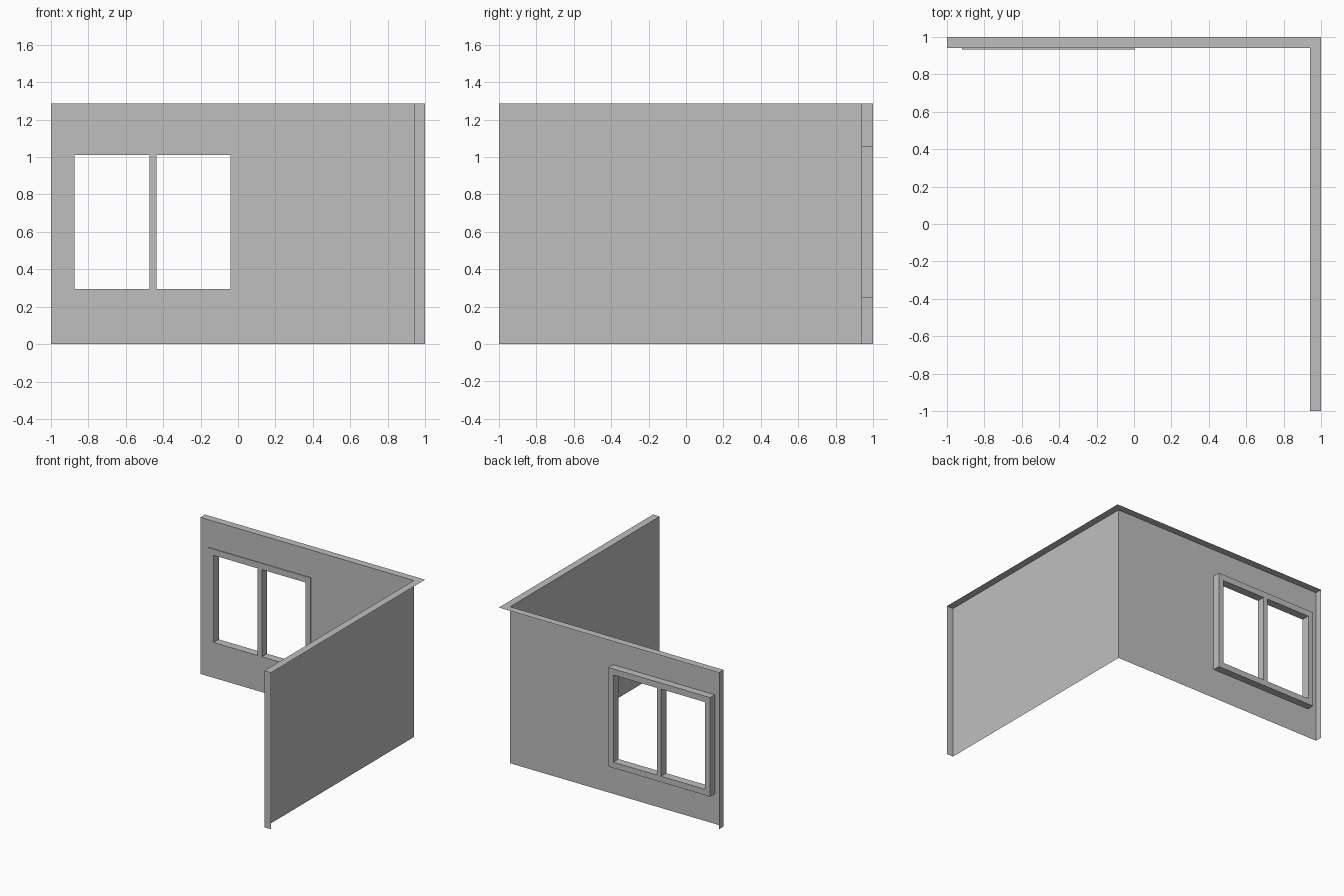
import bpy
import bmesh

cube = bpy.data.objects.get("Cube")
if cube:
    bpy.data.objects.remove(cube, do_unlink=True)

grey = bpy.data.materials.new("plaster_grey")
grey.use_nodes = True
colour = (0.52, 0.52, 0.52, 1)
grey.diffuse_color = colour
grey.node_tree.nodes["Principled BSDF"].inputs["Base Color"].default_value = colour

OUT, INNER, HEIGHT = 1.0, 0.94, 1.286
FRAME_FRONT = 0.933
FRAME_X = [-0.92, -0.874, -0.474, -0.436, -0.04, 0.005]
FRAME_Z = [0.246, 0.294, 1.01, 1.06]


def finish(name, bm):
    bmesh.ops.remove_doubles(bm, verts=bm.verts, dist=1e-5)
    mesh = bpy.data.meshes.new(name)
    bm.to_mesh(mesh)
    bm.free()
    mesh.materials.append(grey)
    obj = bpy.data.objects.new(name, mesh)
    bpy.context.collection.objects.link(obj)
    return obj


def face(bm, *points):
    return bm.faces.new([bm.verts.new(p) for p in points])


def panel(bm, xs, zs, y, holes):
    """Upright panel facing the front, made of cells, some left open."""
    for i, (a, b) in enumerate(zip(xs, xs[1:])):
        for j, (c, d) in enumerate(zip(zs, zs[1:])):
            if (i, j) not in holes:
                face(bm, (a, y, c), (b, y, c), (b, y, d), (a, y, d))


# Back wall: single-sided shell with inner face, end cap and mitred top
bm = bmesh.new()
panel(bm, [-OUT, FRAME_X[0], FRAME_X[-1], INNER],
      [0, FRAME_Z[0], FRAME_Z[-1], HEIGHT], INNER, {(1, 1)})
face(bm, (-OUT, OUT, 0), (-OUT, INNER, 0), (-OUT, INNER, HEIGHT), (-OUT, OUT, HEIGHT))
face(bm, (-OUT, INNER, HEIGHT), (INNER, INNER, HEIGHT), (OUT, OUT, HEIGHT), (-OUT, OUT, HEIGHT))
finish("back_wall", bm)

# Side wall: the same open shell without a window
bm = bmesh.new()
face(bm, (INNER, INNER, 0), (INNER, -OUT, 0), (INNER, -OUT, HEIGHT), (INNER, INNER, HEIGHT))
face(bm, (INNER, -OUT, 0), (OUT, -OUT, 0), (OUT, -OUT, HEIGHT), (INNER, -OUT, HEIGHT))
face(bm, (INNER, -OUT, HEIGHT), (OUT, -OUT, HEIGHT), (OUT, OUT, HEIGHT), (INNER, INNER, HEIGHT))
finish("side_wall", bm)

# Window frame: two openings with a central mullion, extruded through the wall
bm = bmesh.new()
panel(bm, FRAME_X, FRAME_Z, FRAME_FRONT, {(1, 1), (3, 1)})
bmesh.ops.remove_doubles(bm, verts=bm.verts, dist=1e-5)
result = bmesh.ops.extrude_face_region(bm, geom=bm.faces[:], use_keep_orig=True)
back = [v for v in result["geom"] if isinstance(v, bmesh.types.BMVert)]
bmesh.ops.translate(bm, verts=back, vec=(0, OUT - FRAME_FRONT, 0))
bmesh.ops.recalc_face_normals(bm, faces=bm.faces)
finish("window_frame", bm)
